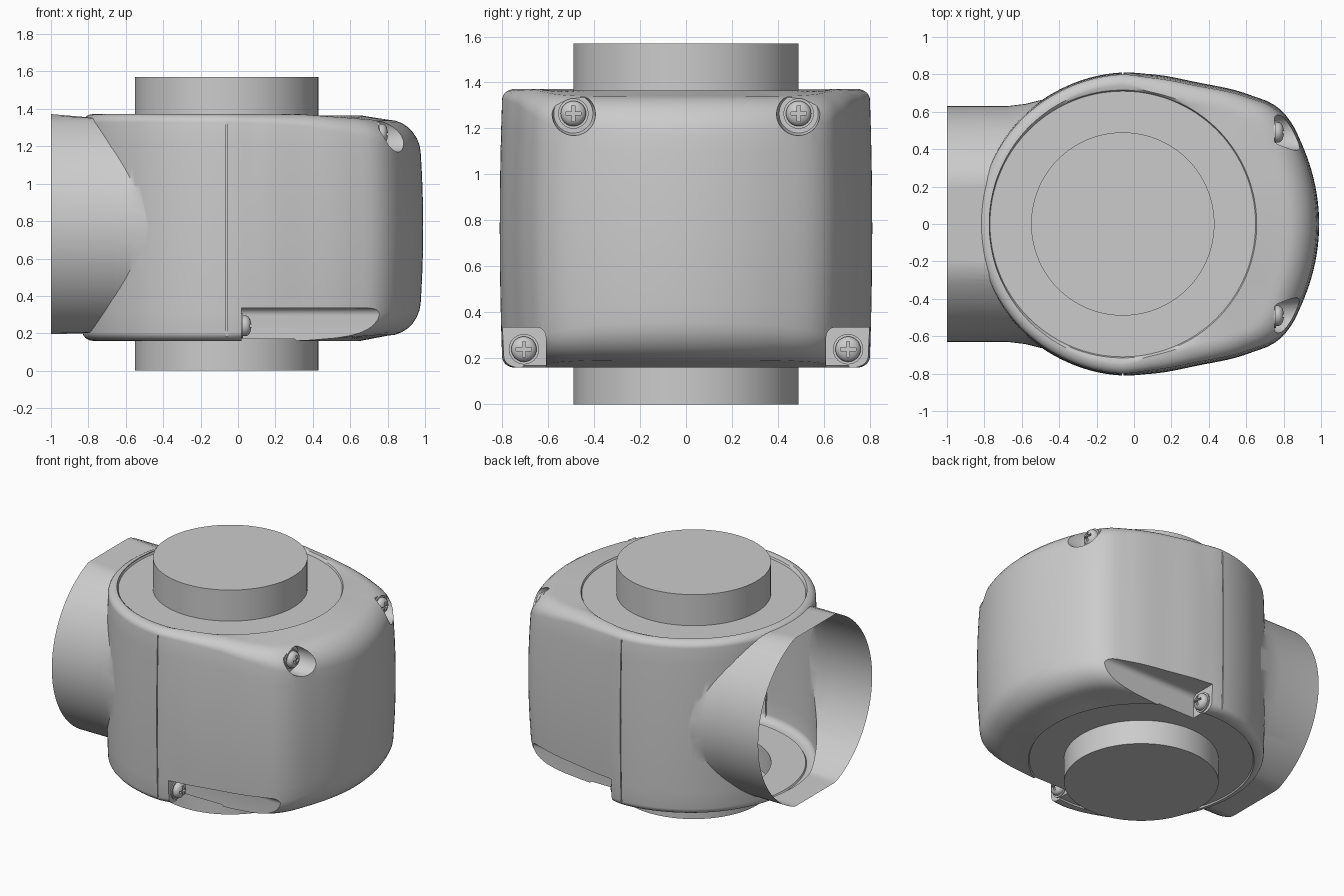
import bpy, bmesh
from math import sin, cos, pi, radians, degrees, atan2, hypot
from mathutils import Matrix

if "Cube" in bpy.data.objects:
    bpy.data.objects.remove(bpy.data.objects["Cube"])

CX = -0.06      # vertical axis of the round part
N = 160


def loft(name, rings, cap_start=True, cap_end=True):
    bm = bmesh.new()
    vs = [[bm.verts.new(p) for p in ring] for ring in rings]
    n = len(vs[0])
    for a, b in zip(vs, vs[1:]):
        for i in range(n):
            j = (i + 1) % n
            bm.faces.new((a[i], a[j], b[j], b[i]))
    if cap_start:
        bm.faces.new(vs[0][::-1])
    if cap_end:
        bm.faces.new(vs[-1])
    bmesh.ops.recalc_face_normals(bm, faces=bm.faces)
    me = bpy.data.meshes.new(name)
    bm.to_mesh(me)
    bm.free()
    ob = bpy.data.objects.new(name, me)
    bpy.context.collection.objects.link(ob)
    return ob


def circle(r, z, cx=0.0, n=96):
    return [(cx + r * cos(2 * pi * i / n), r * sin(2 * pi * i / n), z) for i in range(n)]


def box(name, x0, x1, y0, y1, z0, z1):
    q = [(x0, y0), (x1, y0), (x1, y1), (x0, y1)]
    return loft(name, [[(x, y, z) for x, y in q] for z in (z0, z1)])


def boolean(ob, cutter, op):
    cutter.hide_render = True
    m = ob.modifiers.new("cut", 'BOOLEAN')
    m.operation, m.solver, m.object = op, 'EXACT', cutter
    bpy.context.view_layer.objects.active = ob
    bpy.ops.object.modifier_apply(modifier=m.name)
    bpy.data.objects.remove(cutter)


def smooth(ob, angle=32):
    bpy.ops.object.select_all(action='DESELECT')
    ob.select_set(True)
    bpy.context.view_layer.objects.active = ob
    bpy.ops.object.shade_smooth_by_angle(angle=radians(angle))


# Plan outline of the housing, as radius over angle around the vertical axis
plan = [(.99, 0), (.97, .2), (.905, .41), (.825, .565), (.745, .64), (.62, .69),
        (.35, .755), (.1, .8), (-.06, .81), (-.45, .69), (-.84, 0)]
polar = [(degrees(atan2(y, x - CX)), hypot(x - CX, y)) for x, y in plan]


def radius(t):
    d = abs((degrees(t) + 180) % 360 - 180)
    k = max(i for i in range(len(polar) - 1) if polar[i][0] <= d + 1e-9)
    (d0, r0), (d1, r1) = polar[k], polar[k + 1]

    def slope(i):
        if i in (0, len(polar) - 1):
            return 0
        return (polar[i + 1][1] - polar[i - 1][1]) / (polar[i + 1][0] - polar[i - 1][0])
    h = d1 - d0
    u = (d - d0) / h
    return ((2*u**3 - 3*u*u + 1) * r0 + (u**3 - 2*u*u + u) * h * slope(k)
            + (3*u*u - 2*u**3) * r1 + (u**3 - u*u) * h * slope(k + 1))


def wall_point(t, side, a, s):
    """side -1/1: lower/upper rounding at phase a; side 0: wall at fraction s."""
    r = radius(t)
    w = max(0, r * cos(t))
    drop = max(0, min(1, (w - .45) / .5))
    zt, zb = 1.372 - .03 * drop, .16 + .028 * drop
    h, v = .055 + .1 * w, .045 + .115 * w * w
    if side == 0:
        z = zb + v + s * (zt - zb - 2 * v)
    else:
        z = zt - v * (1 - sin(a)) if side > 0 else zb + v * (1 - sin(a))
    r *= 1 - .028 * min(1, w * 3 + .5) * ((z - .765) / .6) ** 2
    if side:
        r -= h * (1 - cos(a))
    return (CX + r * cos(t), r * sin(t), z)


# Housing: hollow skin with rounded rims and shallow round recesses
angles = [2 * pi * i / N for i in range(N)]
arc = [pi / 2 * i / 7 for i in range(8)]
rings = [circle(.49, .17, CX, N), circle(.71, .17, CX, N), circle(.716, .16, CX, N)]
rings += [[wall_point(t, -1, a, 0) for t in angles] for a in reversed(arc)]
rings += [[wall_point(t, 0, 0, s / 10) for t in angles] for s in range(1, 10)]
rings += [[wall_point(t, 1, a, 0) for t in angles] for a in arc]
rings += [circle(.716, 1.365, CX, N), circle(.71, 1.353, CX, N), circle(.49, 1.353, CX, N)]
housing = loft("housing", rings)

# Side inlet pipe with flattened top and bottom, flared into the housing
pipe = []
for x, r, zlo, zhi in [(-1, .63, .195, 1.372), (-.68, .63, .205, 1.345), (-.58, .642, .21, 1.34),
                       (-.5, .662, .21, 1.34), (-.4, .68, .21, 1.34)]:
    pipe.append([(x, r * cos(t), max(zlo, min(zhi, .783 + r * sin(t))))
                 for t in [2 * pi * i / 128 for i in range(128)]])
boolean(housing, loft("inlet_pipe", pipe), 'UNION')

# Seam grooves, screw pockets
for s in (-1, 1):
    boolean(housing, box("seam_cutter", CX - .003, CX + .003, *sorted((s * .792, s * .95)), .17, 1.33), 'DIFFERENCE')
    prof = [(.61, .05), (.95, .05), (.95, .335), (.65, .335)]
    prof += [(.65 - .04 * sin(a), .295 + .04 * cos(a)) for a in arc[1:]]
    boolean(housing, loft("lower_pocket_cutter",
                          [[(x, s * y, z) for y, z in prof] for x in (.02, 1.1)]), 'DIFFERENCE')
    boolean(housing, loft("upper_pocket_cutter",
                          [[(x, s * .49 + r * cos(t), 1.265 + r * sin(t))
                            for t in [2 * pi * i / 48 for i in range(48)]]
                           for x, r in ((.75, .085), (.765, .092), (1.1, .105))]), 'DIFFERENCE')

# Open the inlet end and the two round ports
bm = bmesh.new()
bm.from_mesh(housing.data)
gone = [f for f in bm.faces
        if all(v.co.x < -.998 for v in f.verts)
        or (abs(f.normal.z) > .99 and all(hypot(v.co.x - CX, v.co.y) < .492 for v in f.verts))]
bmesh.ops.delete(bm, geom=gone, context='FACES')
bm.to_mesh(housing.data)
bm.free()
smooth(housing)

# Closed round spigots above and below
for name, z_in, z_out in (("top_spigot", 1.353, 1.57), ("bottom_spigot", .17, 0)):
    smooth(loft(name, [circle(.49, z_in, CX, N), circle(.49, z_out, CX, N)], cap_start=False))

# Domed cross-head screws with washers, facing +x
for where, x, y, z in (("upper", .75, .49, 1.265), ("lower", .02, .705, .24)):
    for s, side in ((-1, "front"), (1, "back")):
        head = loft(f"{where}_{side}_screw",
                    [circle(r, h, 0, 40) for r, h in
                     ((.066, -.005), (.066, .008), (.055, .008), (.055, .022), (.05, .034),
                      (.038, .044), (.02, .05), (.006, .052))])
        for a, b in ((.034, .007), (.007, .034)):
            boolean(head, box("slot_cutter", -a, a, -b, b, .03, .08), 'DIFFERENCE')
        head.data.transform(Matrix.Translation((x, s * y, z)) @ Matrix.Rotation(pi / 2, 4, 'Y'))
        smooth(head)
